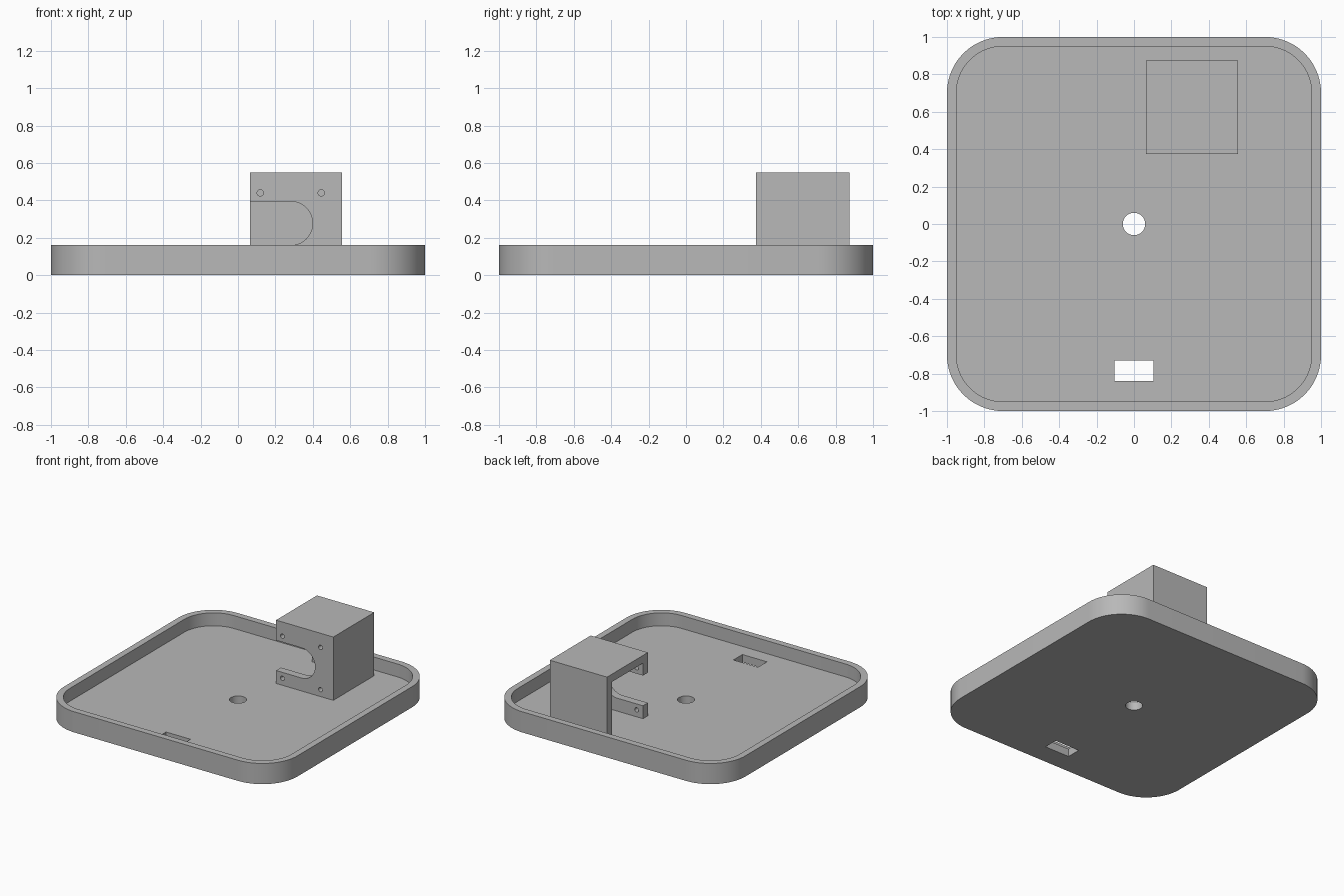
import bpy
import bmesh
from math import cos, sin, pi, radians

cube = bpy.data.objects.get("Cube")
if cube:
    bpy.data.objects.remove(cube, do_unlink=True)

grey = bpy.data.materials.new("plain grey")
grey.use_nodes = True
colour = (0.48, 0.48, 0.48, 1)
grey.diffuse_color = colour
grey.node_tree.nodes["Principled BSDF"].inputs["Base Color"].default_value = colour


def arc(cx, cy, r, start, end, steps):
    """Points along an arc, angles in degrees."""
    angles = [radians(start + (end - start) * i / steps) for i in range(steps + 1)]
    return [(cx + r * cos(a), cy + r * sin(a)) for a in angles]


def circle(cx, cy, r, steps=32):
    return arc(cx, cy, r, 0, 360, steps)[:-1]


def rect(x0, x1, y0, y1):
    return [(x0, y0), (x1, y0), (x1, y1), (x0, y1)]


def rounded_square(half, r):
    c = half - r
    centres = [(c, c), (-c, c), (-c, -c), (c, -c)]
    return [p for i, (x, y) in enumerate(centres)
            for p in arc(x, y, r, 90 * i, 90 * i + 90, 20)]


def prism(name, outline, lo, hi, axis="Z"):
    """Extrude an outline along Z, or an x-z outline along Y."""
    bm = bmesh.new()
    place = (lambda u, v, w: (u, v, w)) if axis == "Z" else (lambda u, v, w: (u, w, v))
    bottom, top = [[bm.verts.new(place(u, v, w)) for u, v in outline] for w in (lo, hi)]
    bm.faces.new(bottom)
    bm.faces.new(top)
    n = len(outline)
    for i in range(n):
        j = (i + 1) % n
        bm.faces.new((bottom[i], bottom[j], top[j], top[i]))
    bmesh.ops.recalc_face_normals(bm, faces=bm.faces)
    mesh = bpy.data.meshes.new(name)
    bm.to_mesh(mesh)
    bm.free()
    mesh.materials.append(grey)
    obj = bpy.data.objects.new(name, mesh)
    bpy.context.collection.objects.link(obj)
    return obj


def activate(obj):
    bpy.ops.object.select_all(action="DESELECT")
    obj.select_set(True)
    bpy.context.view_layer.objects.active = obj


def cut(obj, *cutter):
    """Subtract a prism from the part."""
    tool = prism("cutter", *cutter)
    tool.hide_render = True
    mod = obj.modifiers.new("cut", "BOOLEAN")
    mod.operation = "DIFFERENCE"
    mod.solver = "EXACT"
    mod.object = tool
    activate(obj)
    bpy.ops.object.modifier_apply(modifier=mod.name)
    bpy.data.objects.remove(tool, do_unlink=True)


def finish(obj):
    activate(obj)
    bpy.ops.object.shade_smooth_by_angle(angle=radians(30))


FLOOR, RIM, WALL = 0.06, 0.16, 0.05

# Shallow tray with a raised rim, a centre hole and a cable slot
tray = prism("tray", rounded_square(1, 0.3), 0, RIM)
cut(tray, rounded_square(1 - WALL, 0.25), FLOOR, 0.3)
cut(tray, circle(0, 0, 0.06), -0.1, 0.2)
cut(tray, rect(-0.105, 0.105, -0.84, -0.73), -0.1, 0.2)
finish(tray)

# Motor housing, open on one side and underneath
X0, X1, Y0, Y1, TOP = 0.065, 0.555, 0.373, 0.873, 0.55
T = 0.06
housing = prism("motor_housing", rect(X0, X1, Y0, Y1), FLOOR, TOP)
cut(housing, rect(X0 - 0.1, X1 - T, Y0 + T, Y1 - T), -0.1, TOP - T)

# U-shaped shaft slot and four screw holes through the front wall
cx, cz, r = 0.282, 0.277, 0.117
slot = arc(cx, cz, r, -90, 90, 24) + [(X0 - 0.1, cz + r), (X0 - 0.1, cz - r)]
cut(housing, slot, Y0 - 0.1, Y0 + T + 0.05, "Y")
for sx in (-1, 1):
    for sz in (-1, 1):
        hole = circle(cx + sx * 0.163, cz + sz * 0.163, 0.017, 20)
        cut(housing, hole, Y0 - 0.1, Y0 + T + 0.05, "Y")
finish(housing)
